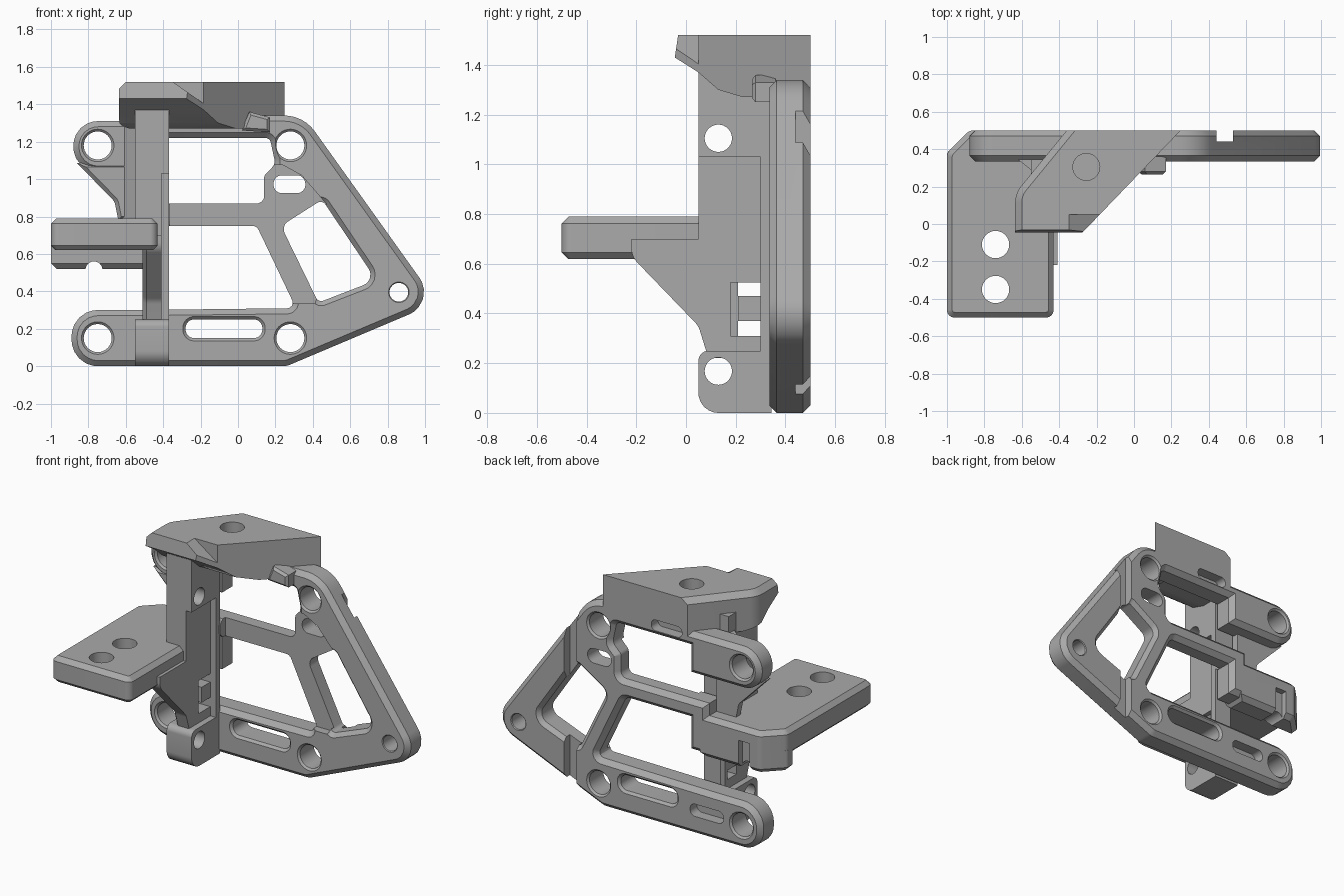
import bpy, bmesh, math
from mathutils import Vector

if "Cube" in bpy.data.objects:
    bpy.data.objects.remove(bpy.data.objects["Cube"], do_unlink=True)

grey = bpy.data.materials.new("machined_grey")
grey.use_nodes = True
grey.diffuse_color = (0.4, 0.4, 0.4, 1)
grey.node_tree.nodes["Principled BSDF"].inputs["Base Color"].default_value = (0.4, 0.4, 0.4, 1)


def rounded(points, steps=6):
    """Polygon from (u, v) or (u, v, radius) corners, filleted, counter-clockwise."""
    out = []
    for i, p in enumerate(points):
        here = Vector(p[:2])
        if len(p) < 3:
            out.append(here)
            continue
        a = (Vector(points[i - 1][:2]) - here).normalized()
        b = (Vector(points[(i + 1) % len(points)][:2]) - here).normalized()
        half = a.angle(b) / 2
        centre = here + (a + b).normalized() * (p[2] / math.sin(half))
        reach = p[2] / math.tan(half)
        va, vb = here + a * reach - centre, here + b * reach - centre
        for k in range(steps + 1):
            out.append(centre + va.lerp(vb, k / steps).normalized() * p[2])
    area = sum(out[i - 1].x * q.y - q.x * out[i - 1].y for i, q in enumerate(out))
    return out if area > 0 else out[::-1]


def circle(u, v, r, n=32):
    return [Vector((u + r * math.cos(math.tau * k / n), v + r * math.sin(math.tau * k / n)))
            for k in range(n)]


def box(u0, u1, v0, v1, r=None):
    corners = [(u0, v0), (u1, v0), (u1, v1), (u0, v1)]
    return rounded([c + (r,) for c in corners] if r else corners)


def offset(pts, d):
    """Mitred outline offset, outward when d is positive."""
    out = []
    for i, p in enumerate(pts):
        e1 = (p - pts[i - 1]).normalized()
        e2 = (pts[(i + 1) % len(pts)] - p).normalized()
        n1, n2 = Vector((e1.y, -e1.x)), Vector((e2.y, -e2.x))
        out.append(p + (n1 + n2) * (d / max(0.3, 1 + n1.dot(n2))))
    return out


PLACE = {"X": lambda u, v, w: (w, u, v),
         "Y": lambda u, v, w: (u, w, v),
         "Z": lambda u, v, w: (u, v, w)}


def loft(name, pts, levels, axis):
    """Solid through offset copies of one outline; levels are (position, offset)."""
    bm = bmesh.new()
    rings = [[bm.verts.new(PLACE[axis](p.x, p.y, w)) for p in offset(pts, d)]
             for w, d in levels]
    n = len(pts)
    for lo, hi in zip(rings, rings[1:]):
        for i in range(n):
            bm.faces.new((lo[i - 1], lo[i], hi[i], hi[i - 1]))
    bm.faces.new(rings[0])
    bm.faces.new(rings[-1])
    bmesh.ops.recalc_face_normals(bm, faces=bm.faces)
    mesh = bpy.data.meshes.new(name)
    bm.to_mesh(mesh)
    bm.free()
    obj = bpy.data.objects.new(name, mesh)
    bpy.context.collection.objects.link(obj)
    return obj


def prism(name, pts, a, b, axis, c0=0.0, c1=0.0):
    """Extrusion from a to b with end chamfers c0 and c1."""
    levels = [(a, -c0)] + ([(a + c0, 0)] if c0 else [])
    levels += ([(b - c1, 0)] if c1 else []) + [(b, -c1)]
    return loft(name, pts, levels, axis)


def boolean(obj, tool, mode="DIFFERENCE"):
    mod = obj.modifiers.new("cut", "BOOLEAN")
    mod.object, mod.operation, mod.solver = tool, mode, "EXACT"
    bpy.context.view_layer.update()
    mesh = bpy.data.meshes.new_from_object(
        obj.evaluated_get(bpy.context.evaluated_depsgraph_get()))
    obj.modifiers.clear()
    obj.data = mesh
    bpy.data.objects.remove(tool, do_unlink=True)


def cut(obj, pts, a, b, axis):
    boolean(obj, prism("cutter", pts, a, b, axis))


def cut_flared(obj, pts, c):
    """Opening through the frame with chamfered rims front and back."""
    levels = [(0.315, c + 0.02), (0.335 + c, 0), (0.5 - c, 0), (0.52, c + 0.02)]
    boolean(obj, loft("cutter", pts, levels, "Y"))


# Back frame: open comb of rails joined by the slanted arm
frame_outline = rounded([
    (-0.89, 0, 0.14), (0.26, 0, 0.1), (1.065, 0.34, 0.13), (0.35, 1.34, 0.2),
    (0.1, 1.34), (0.02, 1.31), (-0.88, 1.31, 0.13), (-0.88, 1.04, 0.13),
    (-0.37, 1.04), (-0.37, 1.22), (0.17, 1.22, 0.03), (0.2, 1.08, 0.05),
    (0.14, 1.02, 0.03), (0.14, 0.87, 0.04), (-0.37, 0.87), (-0.5, 0.87),
    (-0.5, 0.54), (-0.37, 0.54), (-0.37, 0.75), (0.1, 0.75, 0.04),
    (0.31, 0.31, 0.03), (-0.55, 0.3), (-0.89, 0.3, 0.14)])
frame = prism("back_frame", frame_outline, 0.335, 0.5, "Y", 0.03, 0.03)
cut_flared(frame, rounded([(0.23, 0.75, 0.05), (0.43, 0.34, 0.03), (0.74, 0.46, 0.06),
                           (0.45, 0.89, 0.03)]), 0.025)
# Thinner web around the middle bar and strut
cut(frame, rounded([(-0.365, 0.7), (-0.365, 0.92), (0.08, 0.95), (0.11, 1.075), (0.24, 1.075),
                    (0.34, 1.02), (0.47, 0.87), (0.5, 0.6), (0.41, 0.335), (0.25, 0.335),
                    (0.02, 0.7)]), 0.3, 0.39, "Y")
for x, z in ((-0.75, 1.18), (0.28, 1.18), (-0.75, 0.15), (0.28, 0.15)):
    cut_flared(frame, circle(x, z, 0.075), 0.012)
cut_flared(frame, circle(0.86, 0.395, 0.05), 0.005)
cut_flared(frame, box(-0.28, 0.13, 0.15, 0.25, 0.045), 0.015)
cut(frame, box(0.19, 0.36, 0.925, 1.02, 0.044), 0.3, 0.6, "Y")
cut(frame, box(-0.62, -0.38, 0.12, 0.2, 0.035), 0.43, 0.6, "Y")
cut(frame, box(0.44, 0.53, 0.44, 0.6), -0.1, 1.6, "Z")

# Shelf with two holes, and its deeper rear block
shelf = prism("side_shelf", rounded([(-1, -0.5, 0.04), (-0.43, -0.5, 0.04), (-0.43, 0.5),
                                     (-0.88, 0.5, 0.05), (-1, 0.38, 0.05)]),
              0.62, 0.79, "Z", 0.025, 0.028)
for y in (-0.11, -0.35):
    cut(shelf, circle(-0.74, y, 0.073), 0.5, 0.9, "Z")
block = prism("shelf_rear_block", rounded([(-1, 0.33), (-0.45, 0.33), (-0.45, 0.5),
                                           (-0.88, 0.5, 0.05), (-1, 0.38, 0.03)]),
              0.52, 0.66, "Z", 0.03, 0)
cut(block, circle(-0.77, 0.515, 0.045), 0.2, 0.6, "Y")
for part in (shelf, block):
    cut(part, box(-0.81, -0.73, 0.46, 0.6), 0.4, 0.7, "Z")

# Upright column: end blocks, web with gusset, and flange
top_block = prism("column_top", box(0.05, 0.345, 1.03, 1.4), -0.55, -0.37, "X")
cut(top_block, circle(0.13, 1.105, 0.055), -0.7, -0.2, "X")
foot = prism("column_foot", rounded([(0.05, 0, 0.08), (0.345, 0), (0.345, 0.25),
                                     (0.05, 0.25, 0.04)]), -0.55, -0.37, "X")
cut(foot, circle(0.13, 0.168, 0.055), -0.7, -0.2, "X")
web = prism("column_web", rounded([(-0.22, 0.63, 0.08), (0.05, 0.35, 0.08), (0.09, 0.22),
                                   (0.345, 0.22), (0.345, 1.05), (0.05, 1.05),
                                   (0.05, 0.7), (-0.22, 0.7)]), -0.51, -0.41, "X", 0.02, 0)
for z0, z1 in ((0.31, 0.37), (0.47, 0.525)):
    cut(web, box(0.21, 0.3, z0, z1), -0.7, -0.2, "X")
cut(web, box(0.18, 0.21, 0.31, 0.525), -0.44, -0.2, "X")
prism("column_side", box(0.05, 0.345, 0.75, 1.05), -0.55, -0.46, "X")
prism("column_flange", box(0.3, 0.345, 0.23, 1.05), -0.42, -0.37, "X")
prism("column_fillet", rounded([(-0.62, 0.345), (-0.54, 0.28), (-0.54, 0.345)]),
      0.78, 1.29, "Z")

# Web from the upper lobe down to the shelf, and a small rib on the top rail
prism("lobe_web", rounded([(-0.86, 1.085), (-0.66, 0.88, 0.05), (-0.64, 0.78), (-0.5, 0.78),
                           (-0.5, 1.085)]), 0.335, 0.4, "Y", 0.02, 0)
prism("top_rib", rounded([(0.02, 1.26), (0.17, 1.25), (0.17, 1.33), (0.06, 1.36)]),
      0.265, 0.36, "Y", 0.015, 0)

# Canopy: chamfered slab trimmed by its side profile and the slanted front
canopy = prism("canopy", rounded([(-0.635, -0.1), (0.4, -0.1), (0.4, 0.6), (-0.278, 0.6),
                                  (-0.635, 0.164, 0.14)]), 1.2, 1.52, "Z", 0, 0.035)
profile = rounded([(-0.045, 1.43), (-0.02, 1.6), (0.5, 1.6), (0.5, 1.27), (0.23, 1.27),
                   (0.13, 1.3), (0.05, 1.37)])
boolean(canopy, prism("cutter", profile, -0.9, 0.6, "X"), "INTERSECT")
cut(canopy, rounded([(-0.328, -0.1), (0.346, 0.6), (0.7, 0.6), (0.7, -0.1)]), 1, 1.8, "Z")
cut(canopy, rounded([(-0.35, 1.521), (0.05, 1.24), (0.05, 1.7), (-0.35, 1.7)]),
    -0.3, 0.05, "Y")
cut(canopy, circle(-0.255, 0.305, 0.072), 1.4, 1.7, "Z")
for part in (canopy, frame):
    cut(part, box(-0.32, -0.1, 1.255, 1.325, 0.03), 0.43, 0.6, "Y")

# Shared colour, smooth curves with sharp edges kept
for obj in bpy.context.collection.objects:
    if obj.type == "MESH":
        mesh = obj.data
        mesh.materials.clear()
        mesh.materials.append(grey)
        for face in mesh.polygons:
            face.material_index = 0
        mesh.shade_smooth()
        mesh.set_sharp_from_angle(angle=math.radians(25))
